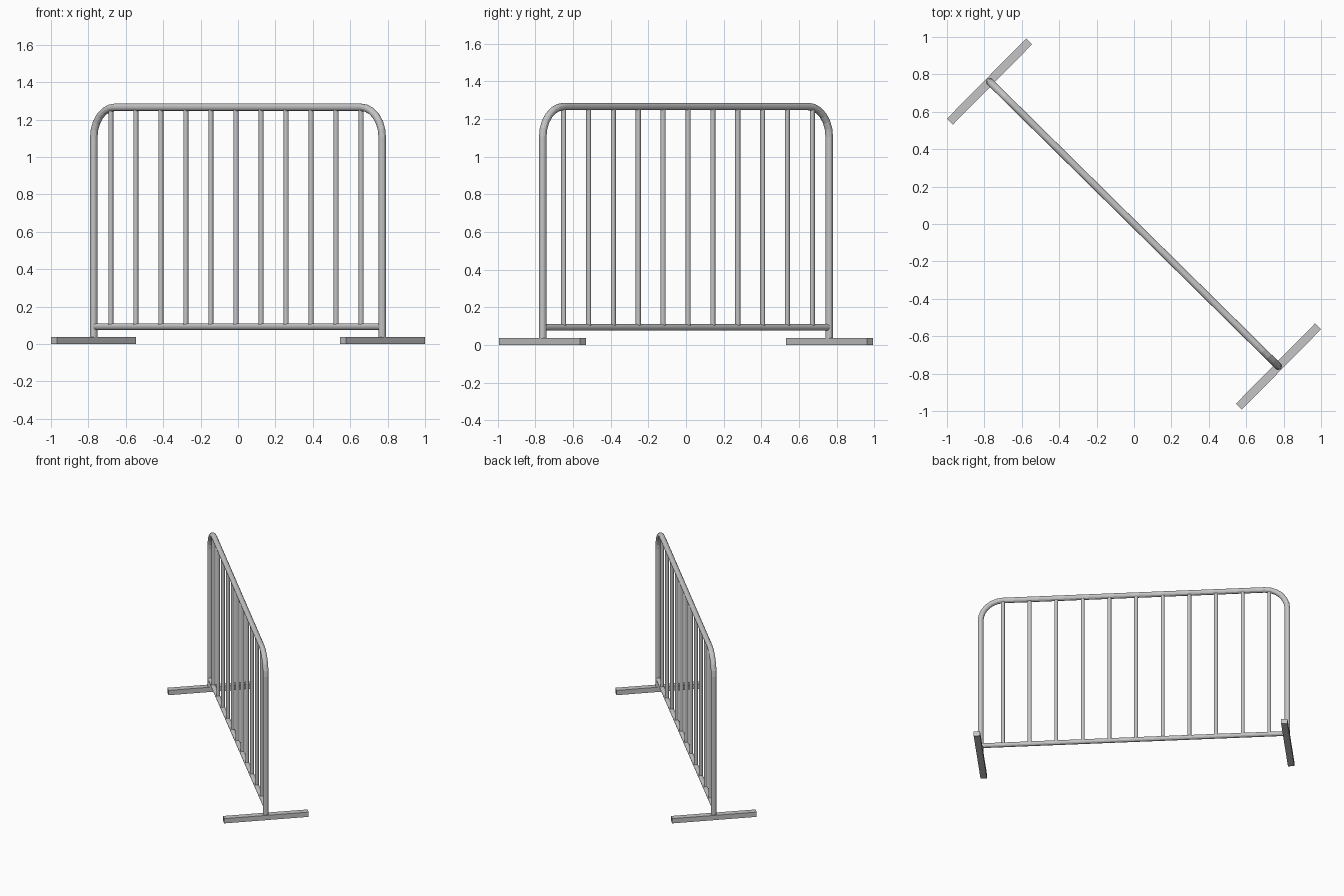
import bpy
from math import sin, cos, pi, radians
from mathutils import Matrix, Vector

cube = bpy.data.objects.get("Cube")
if cube:
    bpy.data.objects.remove(cube, do_unlink=True)

# The barrier is laid out along local x, then turned to stand diagonally
TURN = Matrix.Rotation(radians(-44.6), 4, 'Z')
HALF = 1.083      # post centre line
TOP = 1.266       # top rail centre line
FOOT_H = 0.037
BEND = 0.16


def make_material(name, rgb):
    mat = bpy.data.materials.new(name)
    mat.use_nodes = True
    mat.diffuse_color = (*rgb, 1)
    mat.node_tree.nodes["Principled BSDF"].inputs["Base Color"].default_value = (*rgb, 1)
    return mat


steel = make_material("galvanised grey", (0.56, 0.56, 0.56))


def tube(name, points, radius):
    """Twelve-sided capped tube following a path in the local frame."""
    curve = bpy.data.curves.new(name, 'CURVE')
    curve.dimensions = '3D'
    curve.bevel_depth = radius
    curve.bevel_resolution = 4
    curve.use_fill_caps = True
    spline = curve.splines.new('POLY')
    spline.points.add(len(points) - 1)
    for point, co in zip(spline.points, points):
        point.co = (*(TURN @ Vector(co)), 1)
    spline.use_smooth = False
    curve.materials.append(steel)
    obj = bpy.data.objects.new(name, curve)
    bpy.context.collection.objects.link(obj)


# Outer frame: two posts joined by a top rail with rounded corners
left_half = [(HALF, 0, FOOT_H / 2)]
for i in range(7):
    a = i * pi / 12
    left_half.append((HALF - BEND + BEND * cos(a), 0, TOP - BEND + BEND * sin(a)))
right_half = [(-x, y, z) for x, y, z in reversed(left_half)]
tube("outer_frame", left_half + right_half, 0.020)

# Lower rail
tube("lower_rail", [(-HALF, 0, 0.093), (HALF, 0, 0.093)], 0.017)

# Upright bars
for i in range(11):
    x = -0.015 + (i - 5) * 0.188
    tube(f"upright_bar_{i + 1}", [(x, 0, 0.093), (x, 0, TOP)], 0.0135)

# Flat feet, crossing under each post
for side, name in ((1, "left_foot"), (-1, "right_foot")):
    bpy.ops.mesh.primitive_cube_add(size=1)
    foot = bpy.context.object
    foot.name = name
    foot.data.transform(TURN @ Matrix.Translation((side * 1.085, 0, FOOT_H / 2))
                        @ Matrix.Diagonal((0.045, 0.604, FOOT_H, 1)))
    foot.data.materials.append(steel)
